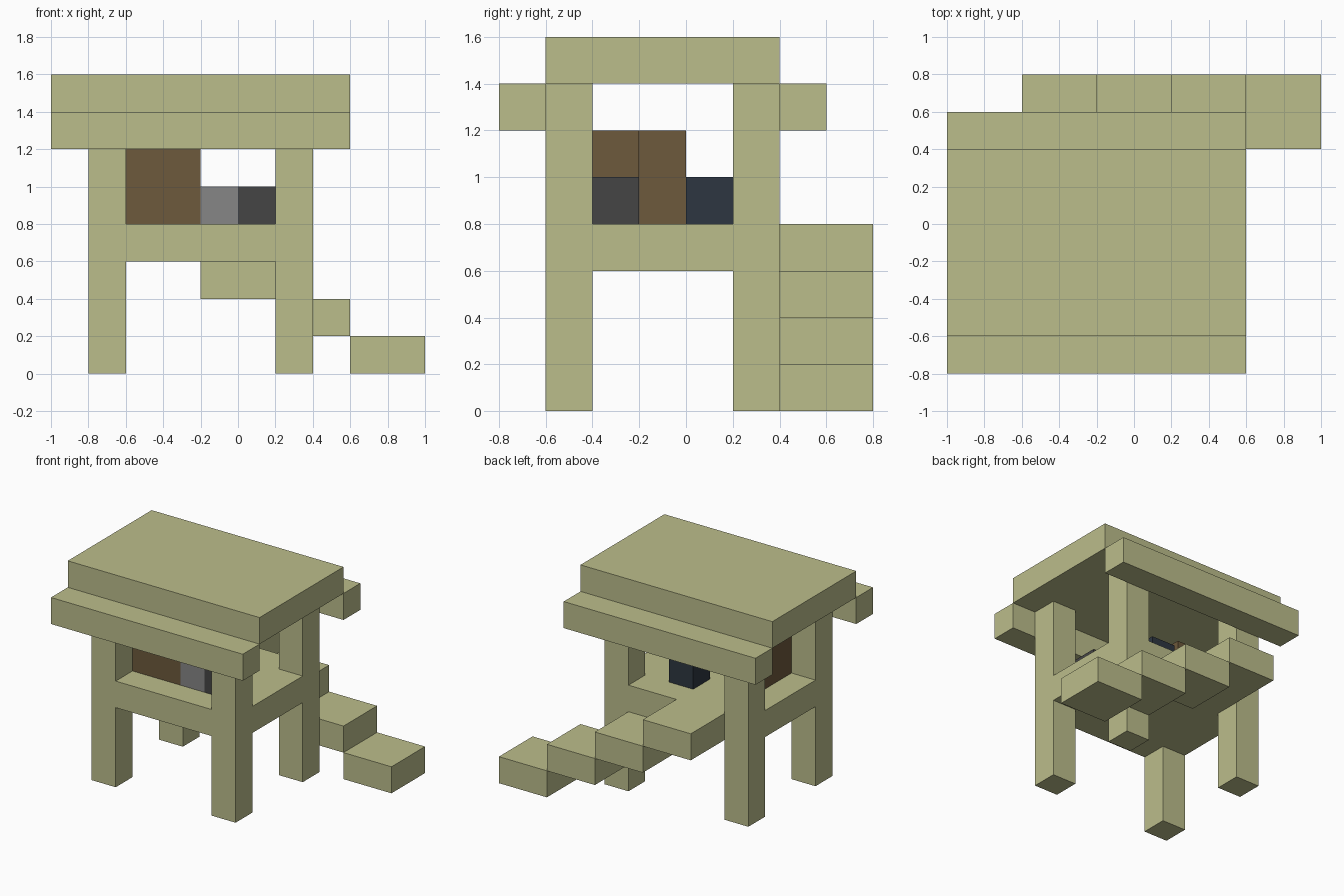
import bpy
import bmesh
from mathutils import Vector

CELL = 0.2  # every part snaps to this block size

if "Cube" in bpy.data.objects:
    bpy.data.objects.remove(bpy.data.objects["Cube"], do_unlink=True)


def material(name, rgb):
    mat = bpy.data.materials.new(name)
    mat.use_nodes = True
    colour = (*rgb, 1.0)
    mat.diffuse_color = colour
    mat.node_tree.nodes["Principled BSDF"].inputs["Base Color"].default_value = colour
    return mat


straw = material("pale_straw_wood", (0.50, 0.51, 0.26))
brown = material("brown_wood", (0.153, 0.100, 0.045))
grey = material("mid_grey", (0.238, 0.238, 0.238))
charcoal = material("charcoal", (0.060, 0.060, 0.060))
navy = material("dark_navy", (0.027, 0.037, 0.053))


def block(name, corner, size, mat):
    """Box given by its low corner and size, both counted in cells."""
    bm = bmesh.new()
    bmesh.ops.create_cube(bm, size=1.0)
    size = Vector(size)
    bmesh.ops.scale(bm, vec=size * CELL, verts=bm.verts)
    mesh = bpy.data.meshes.new(name)
    bm.to_mesh(mesh)
    bm.free()
    mesh.materials.append(mat)
    obj = bpy.data.objects.new(name, mesh)
    obj.location = (Vector(corner) + size / 2) * CELL
    bpy.context.collection.objects.link(obj)
    return obj


# Raised floor, with a leg below and a post above at each corner
block("floor", (-4, -3, 3), (6, 5, 1), straw)
for side, x in (("right", -4), ("left", 1)):
    for end, y in (("front", -3), ("back", 1)):
        block(f"{end}_{side}_leg", (x, y, 0), (1, 1, 3), straw)
        block(f"{end}_{side}_post", (x, y, 4), (1, 1, 3), straw)

# Flat roof with a lower eave along the front and back
block("roof", (-5, -3, 7), (8, 5, 1), straw)
for end, y in (("front", -4), ("back", 2)):
    block(f"{end}_eave", (-5, y, 6), (8, 1, 1), straw)

# Staircase descending along the back
for i in range(4):
    block(f"stair_{i + 1}", (3 - 2 * i, 2, i), (2, 2, 1), straw)

# Corner cabinet, counter blocks and stool on the floor
block("cabinet_side", (-3, -2, 4), (1, 2, 2), brown)
block("cabinet_front", (-2, -2, 4), (1, 1, 2), brown)
block("grey_counter", (-1, -2, 4), (1, 1, 1), grey)
block("charcoal_counter", (0, -2, 4), (1, 1, 1), charcoal)
block("stool", (-1, 0, 4), (1, 1, 1), navy)
